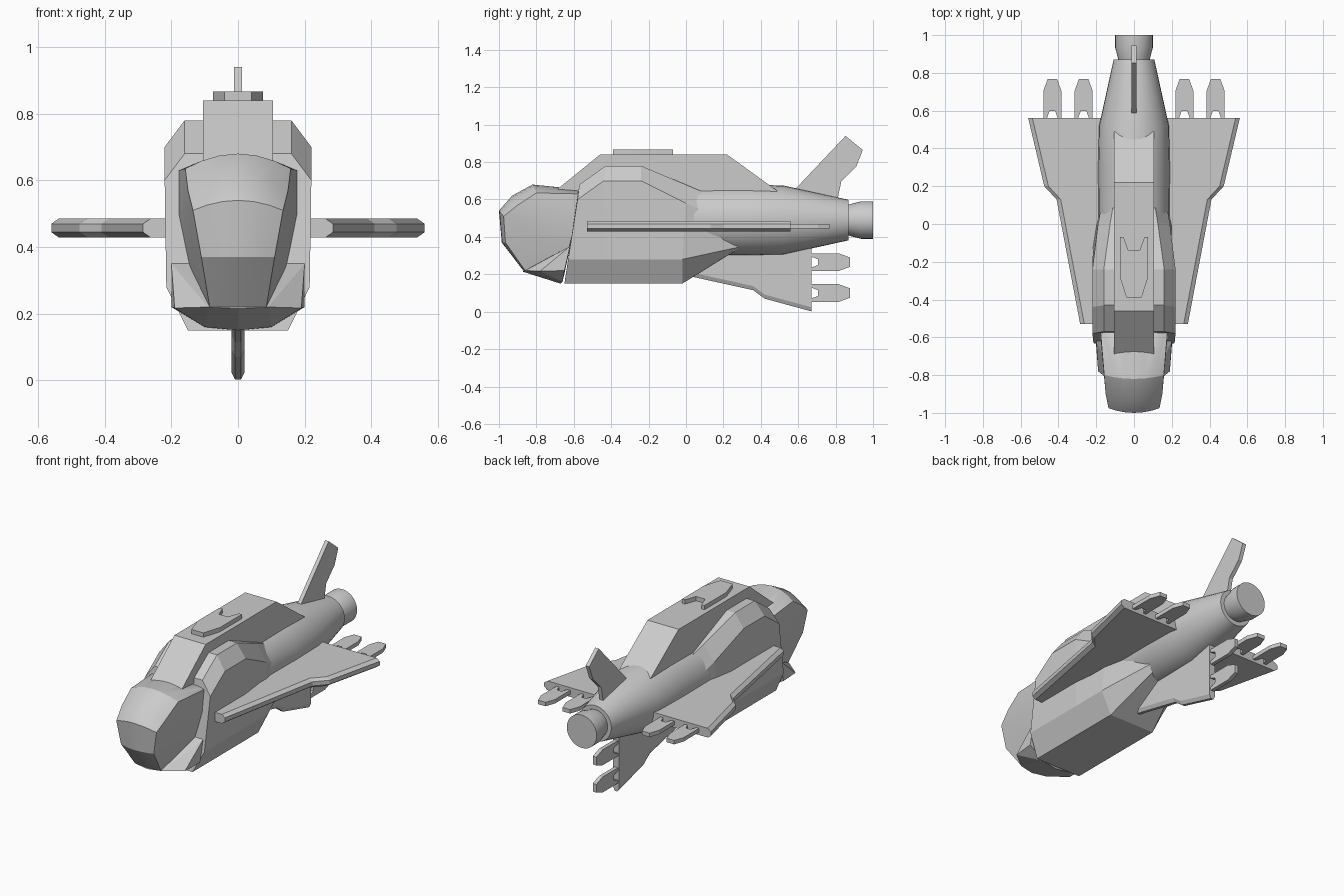
import bpy, bmesh, math
from mathutils import Matrix, Vector

cube = bpy.data.objects.get("Cube")
if cube:
    bpy.data.objects.remove(cube)

grey = bpy.data.materials.new("hull_grey")
grey.use_nodes = True
colour = (0.6, 0.6, 0.6, 1)
grey.diffuse_color = colour
grey.node_tree.nodes["Principled BSDF"].inputs["Base Color"].default_value = colour
AXIS = Vector((0, 0, 0.49))


def finish(name, bm, smooth=None, matrix=None):
    if matrix:
        bm.transform(matrix)
    bmesh.ops.recalc_face_normals(bm, faces=bm.faces)
    mesh = bpy.data.meshes.new(name)
    bm.to_mesh(mesh)
    bm.free()
    mesh.materials.append(grey)
    ob = bpy.data.objects.new(name, mesh)
    bpy.context.collection.objects.link(ob)
    if smooth:
        bpy.ops.object.select_all(action='DESELECT')
        ob.select_set(True)
        bpy.context.view_layer.objects.active = ob
        bpy.ops.object.shade_smooth_by_angle(angle=math.radians(smooth))
    return ob


def loft(name, rings, smooth=None, matrix=None):
    """Skin closed rings of equal length and cap both ends."""
    bm = bmesh.new()
    rows = [[bm.verts.new(p) for p in ring] for ring in rings]
    n = len(rows[0])
    for a, b in zip(rows, rows[1:]):
        for i in range(n):
            j = (i + 1) % n
            bm.faces.new((a[i], a[j], b[j], b[i]))
    bm.faces.new(rows[0])
    bm.faces.new(rows[-1])
    return finish(name, bm, smooth, matrix)


def lathe(name, profile, sides=32):
    rings = [[(r * math.cos(k * math.tau / sides), y, AXIS.z + r * math.sin(k * math.tau / sides))
              for k in range(sides)] for y, r in profile]
    return loft(name, rings, 30)


def slab(name, outline, low, high, matrix=None):
    return loft(name, [[(x, y, h) for x, y in outline] for h in (low, high)], matrix=matrix)


def hull(name, points, smooth=None):
    """Convex shape around points mirrored across x."""
    bm = bmesh.new()
    for x, y, z in points:
        for s in ((1, -1) if x else (1,)):
            bm.verts.new((s * x, y, z))
    out = bmesh.ops.convex_hull(bm, input=bm.verts)
    loose = [v for v in out["geom_interior"] if isinstance(v, bmesh.types.BMVert)]
    bmesh.ops.delete(bm, geom=loose, context='VERTS')
    bmesh.ops.dissolve_limit(bm, angle_limit=0.03, verts=bm.verts, edges=bm.edges)
    return finish(name, bm, smooth)


# Round rear fuselage and engine nozzle
lathe("rear_fuselage", [(-0.3, 0.185), (0.3, 0.19), (0.52, 0.185), (0.87, 0.108)])
lathe("engine_nozzle", [(0.85, 0.09), (0.87, 0.083), (0.935, 0.1), (1.0, 0.1)])

# Angular main body: half sections (x, y, z), mirrored into rings
halves = [
    [(0.15, -0.65, 0.15), (0.215, -0.63, 0.28), (0.22, -0.58, 0.60), (0.16, -0.57, 0.68)],
    [(0.15, -0.43, 0.15), (0.215, -0.43, 0.28), (0.22, -0.44, 0.70), (0.16, -0.43, 0.78)],
    [(0.15, -0.24, 0.15), (0.215, -0.24, 0.28), (0.22, -0.24, 0.70), (0.16, -0.24, 0.78)],
    [(0.15, -0.02, 0.15), (0.215, -0.02, 0.28), (0.19, 0.0, 0.58), (0.125, 0.01, 0.675)],
    [(0.08, 0.28, 0.335), (0.125, 0.28, 0.345), (0.14, 0.28, 0.45), (0.08, 0.28, 0.56)],
]
loft("main_body", [h + [(-x, y, z) for x, y, z in reversed(h)] for h in halves])

# Raised dorsal spine
spine = [(-0.70, 0.645), (-0.46, 0.84), (0.22, 0.84), (0.49, 0.645), (0.3, 0.6), (-0.58, 0.6)]
loft("dorsal_spine", [[(x, y, z) for y, z in spine] for x in (-0.105, 0.105)])

# Notched plate on the spine
half_plate = [(0.03, -0.14), (0.055, -0.07), (0.075, -0.07), (0.075, -0.28), (0.04, -0.39)]
slab("spine_plate", half_plate + [(-x, y) for x, y in reversed(half_plate)], 0.83, 0.866)

# Rounded cockpit: centre line (y, z) paired with the edge (x, y, z)
strips = [
    ((-0.58, 0.655), (0.165, -0.58, 0.635)),
    ((-0.82, 0.68), (0.158, -0.80, 0.635)),
    ((-0.93, 0.62), (0.15, -0.90, 0.57)),
    ((-1.0, 0.54), (0.135, -0.975, 0.51)),
    ((-0.985, 0.37), (0.11, -0.965, 0.37)),
    ((-0.87, 0.22), (0.085, -0.86, 0.22)),
]
shell = []
for (cy, cz), (ex, ey, ez) in strips:
    for t in (0, 0.35, 0.7, 1):
        shell.append((ex * t, cy + (ey - cy) * t * t, cz + (ez - cz) * t * t))
shell += [(0.177, -0.57, 0.63), (0.178, -0.59, 0.5), (0.14, -0.63, 0.32), (0.1, -0.65, 0.2)]
hull("cockpit", shell, 25)

# Chin wedge with cheeks under the cockpit
hull("chin", [(0, -0.875, 0.215), (0.09, -0.86, 0.22), (0.19, -0.78, 0.217),
              (0.2, -0.65, 0.22), (0.2, -0.62, 0.35), (0.14, -0.62, 0.34),
              (0.1, -0.66, 0.16), (0, -0.67, 0.15)])

# Missile with a forked base
half_missile = [(0.015, 0.04), (0.03, 0), (0.047, 0), (0.047, 0.15), (0.025, 0.21)]
missile = half_missile + [(-x, y) for x, y in reversed(half_missile)]


def fin(name, edge, root, thick, turn, racks):
    """Bevelled fin with missiles, turned around the fuselage axis."""
    matrix = Matrix.Translation(AXIS) @ Matrix.Rotation(turn, 4, 'Y')
    outer = [(root, edge[0][1])] + edge + [(root, edge[-1][1])]
    inner = [(r - 0.022 if r > root else r, y) for r, y in outer]
    layers = [(inner, -1), (outer, -0.45), (outer, 0.45), (inner, 1)]
    loft(name, [[(r, y, k * thick) for r, y in pts] for pts, k in layers], matrix=matrix)
    for i, r in enumerate(racks):
        slab(f"{name}_missile_{i + 1}", [(r + x, edge[-1][1] - 0.003 + y) for x, y in missile],
             -0.012, 0.012, matrix)


# Side wings and the ventral fin
wing = [(0.285, -0.53), (0.41, 0.13), (0.475, 0.2), (0.56, 0.56)]
tilt = math.atan2(0.033, 0.4)
for name, side in (("left_wing", 0), ("right_wing", math.pi)):
    fin(name, wing, 0.1, 0.028, side, (0.267, 0.432))
    # Wings sit slightly below the fuselage axis
    for ob in bpy.context.collection.objects:
        if ob.name.startswith(name):
            ob.location.z = -0.033
keel = [(0.3, 0.02), (0.375, 0.36), (0.42, 0.42), (0.488, 0.67)]
fin("ventral_fin", keel, 0.08, 0.02, math.pi / 2, (0.225, 0.39))

# Swept tail fin
tail = [(0.56, 0.63), (0.853, 0.94), (0.945, 0.865), (0.91, 0.775),
        (0.83, 0.695), (0.81, 0.6), (0.7, 0.56)]
loft("tail_fin", [[(x, y, z) for y, z in tail] for x in (-0.012, 0.012)])
